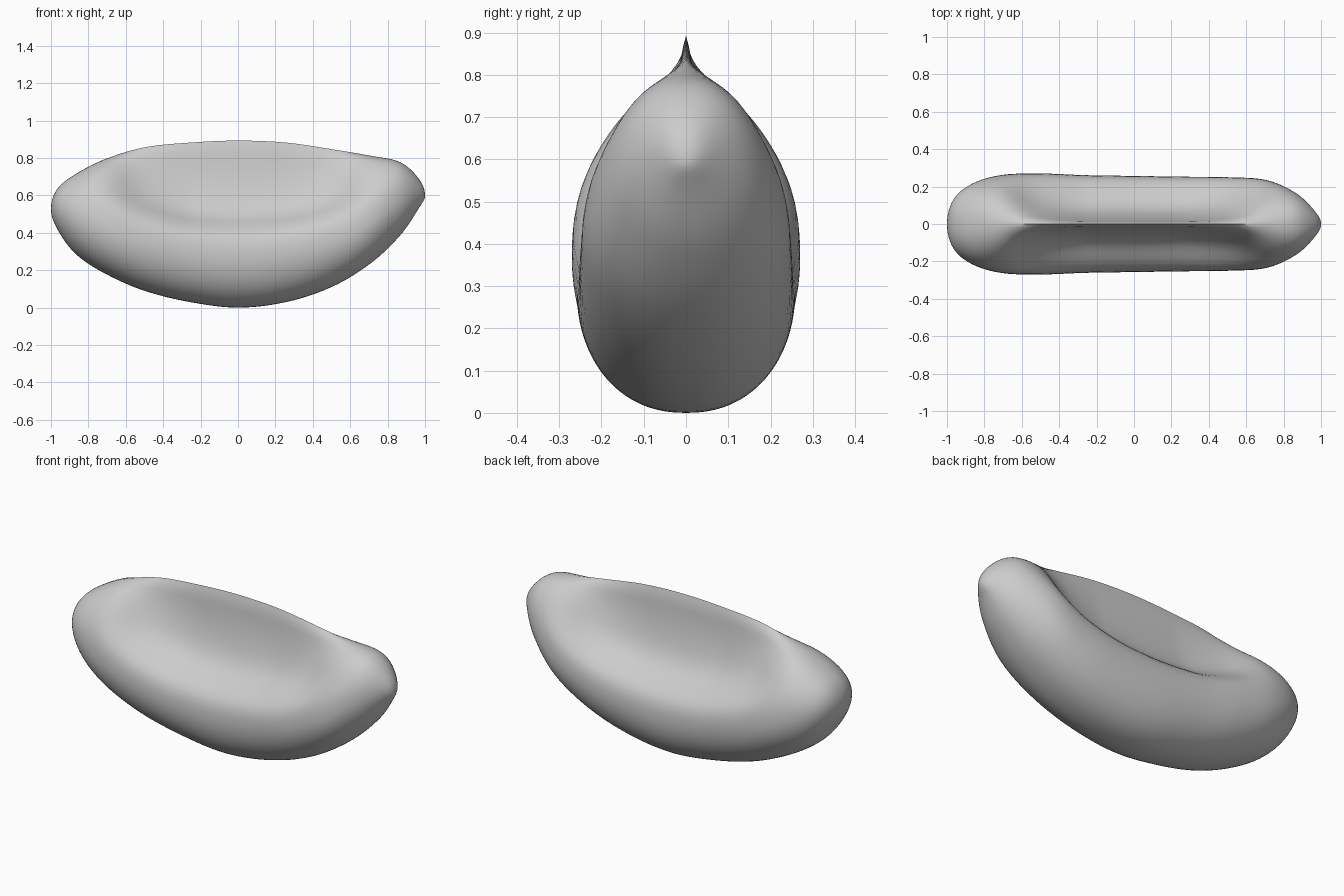
import bpy, bmesh, math

cube = bpy.data.objects.get("Cube")
if cube:
    bpy.data.objects.remove(cube, do_unlink=True)

# Stations evenly spaced by angle from the -x tip to the +x tip
BOTTOM = [.53, .42, .285, .18, .09, .03, 0, .03, .11, .235, .385, .53, .60]
TOP = [.53, .635, .715, .795, .857, .882, .893, .882, .847, .812, .778, .69, .60]
HALF_WIDTH = [0, .13, .215, .262, .27, .261, .257, .253, .25, .235, .165, .07, 0]
WAIST = [.5, .5, .48, .4, .35, .32, .31, .32, .34, .38, .45, .5, .5]
PINCH = [0, 0, 0, .16, .74, 1, 1, 1, .76, .2, 0, 0, 0]
# Upper half of the pinched section: width and height fractions up to the ridge
FIN_WIDTH = [1, .985, .9, .7, .47, .3, .19, .115, .07, .045, 0]
FIN_HEIGHT = [0, .09, .185, .265, .335, .425, .54, .67, .8, .92, 1]
RINGS, HALF = 72, 20


def curve(values, t):
    """Smooth Catmull-Rom value at t in 0..1 through evenly spaced values."""
    f = t * (len(values) - 1)
    i = min(int(f), len(values) - 2)
    u = f - i
    b, c = values[i], values[i + 1]
    a = values[i - 1] if i else 2 * b - c
    d = values[i + 2] if i + 2 < len(values) else 2 * c - b
    return b + u * ((c - a) + u * (2 * a - 5 * b + 4 * c - d + u * (3 * (b - c) + d - a))) / 2


def section(t):
    """Closed outline: rounded belly below, egg or pinched ridge above."""
    low, high, width, waist, pinch = (
        curve(v, t) for v in (BOTTOM, TOP, HALF_WIDTH, WAIST, PINCH))
    pinch = min(max(pinch, 0), 1)
    middle = low + waist * (high - low)
    side = []
    for k in range(HALF + 1):
        a = k / HALF * math.pi / 2
        side.append((width * math.sin(a) ** .9, middle - (middle - low) * math.cos(a)))
    for k in range(1, HALF):
        s = k / HALF
        a = s * math.pi / 2
        y = (1 - pinch) * math.cos(a) ** .92 + pinch * curve(FIN_WIDTH, s)
        z = (1 - pinch) * math.sin(a) + pinch * curve(FIN_HEIGHT, s)
        side.append((width * y, middle + (high - middle) * z))
    side.append((0, high))
    return side + [(-y, z) for y, z in side[-2:0:-1]]


# Loft the body from tip to tip
bm = bmesh.new()
rings = []
for r in range(1, RINGS):
    t = r / RINGS
    x = -math.cos(math.pi * t)
    rings.append([bm.verts.new((x, y, z)) for y, z in section(t)])
n = len(rings[0])
for a, b in zip(rings, rings[1:]):
    for k in range(n):
        bm.faces.new((a[k], a[(k + 1) % n], b[(k + 1) % n], b[k]))
for x, z, ring in ((-1, BOTTOM[0], rings[0]), (1, BOTTOM[-1], rings[-1])):
    tip = bm.verts.new((x, 0, z))
    for k in range(n):
        bm.faces.new((ring[k], ring[(k + 1) % n], tip))
bmesh.ops.recalc_face_normals(bm, faces=bm.faces)
mesh = bpy.data.meshes.new("pinched_body")
bm.to_mesh(mesh)
bm.free()
body = bpy.data.objects.new("pinched_body", mesh)
bpy.context.collection.objects.link(body)

# Plain grey skin
grey = bpy.data.materials.new("plain grey")
grey.use_nodes = True
color = (.6, .6, .6, 1)
grey.diffuse_color = color
grey.node_tree.nodes["Principled BSDF"].inputs["Base Color"].default_value = color
mesh.materials.append(grey)

# Smooth skin with the thin top ridge kept sharp
bpy.ops.object.select_all(action='DESELECT')
body.select_set(True)
bpy.context.view_layer.objects.active = body
bpy.ops.object.shade_smooth_by_angle(angle=math.radians(50))
